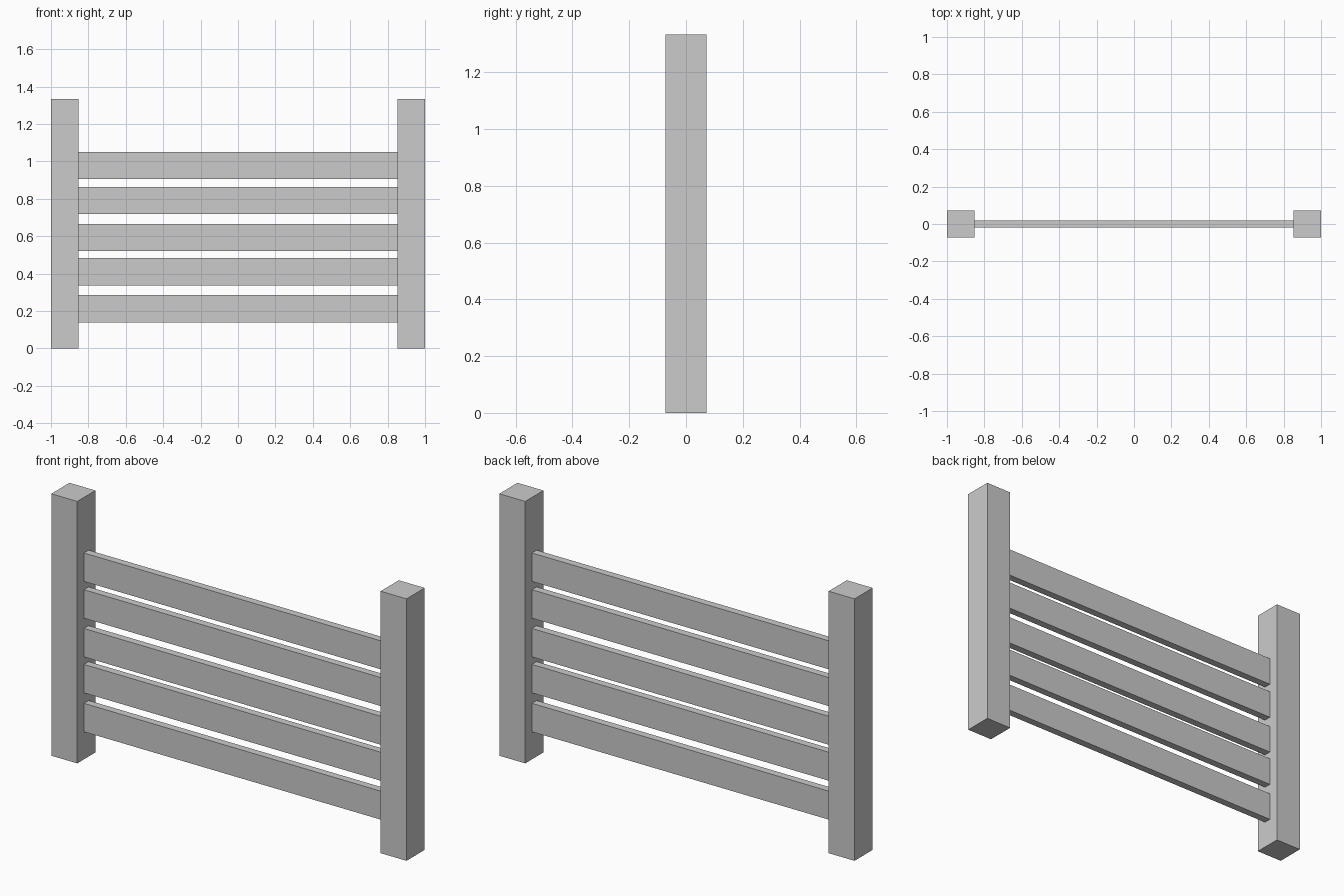
import bpy

if "Cube" in bpy.data.objects:
    bpy.data.objects.remove(bpy.data.objects["Cube"])

POST = 0.146        # square post section
HEIGHT = 1.333
RAIL_H = 0.145
RAIL_T = 0.038
INNER = 1 - POST    # x of the posts' inner faces


def box(name, size, centre):
    bpy.ops.mesh.primitive_cube_add(size=1, location=centre)
    obj = bpy.context.object
    obj.name = name
    obj.scale = size
    bpy.ops.object.transform_apply(location=False, rotation=False, scale=True)
    return obj


# Two upright posts
for side, sign in (("left", -1), ("right", 1)):
    box(f"{side}_post", (POST, POST, HEIGHT),
        (sign * (1 - POST / 2), 0, HEIGHT / 2))

# Slightly unevenly spaced rails between the posts
for i, bottom in enumerate((0.14, 0.338, 0.521, 0.718, 0.905), 1):
    box(f"rail_{i}", (2 * INNER, RAIL_T, RAIL_H),
        (0, 0, bottom + RAIL_H / 2))
